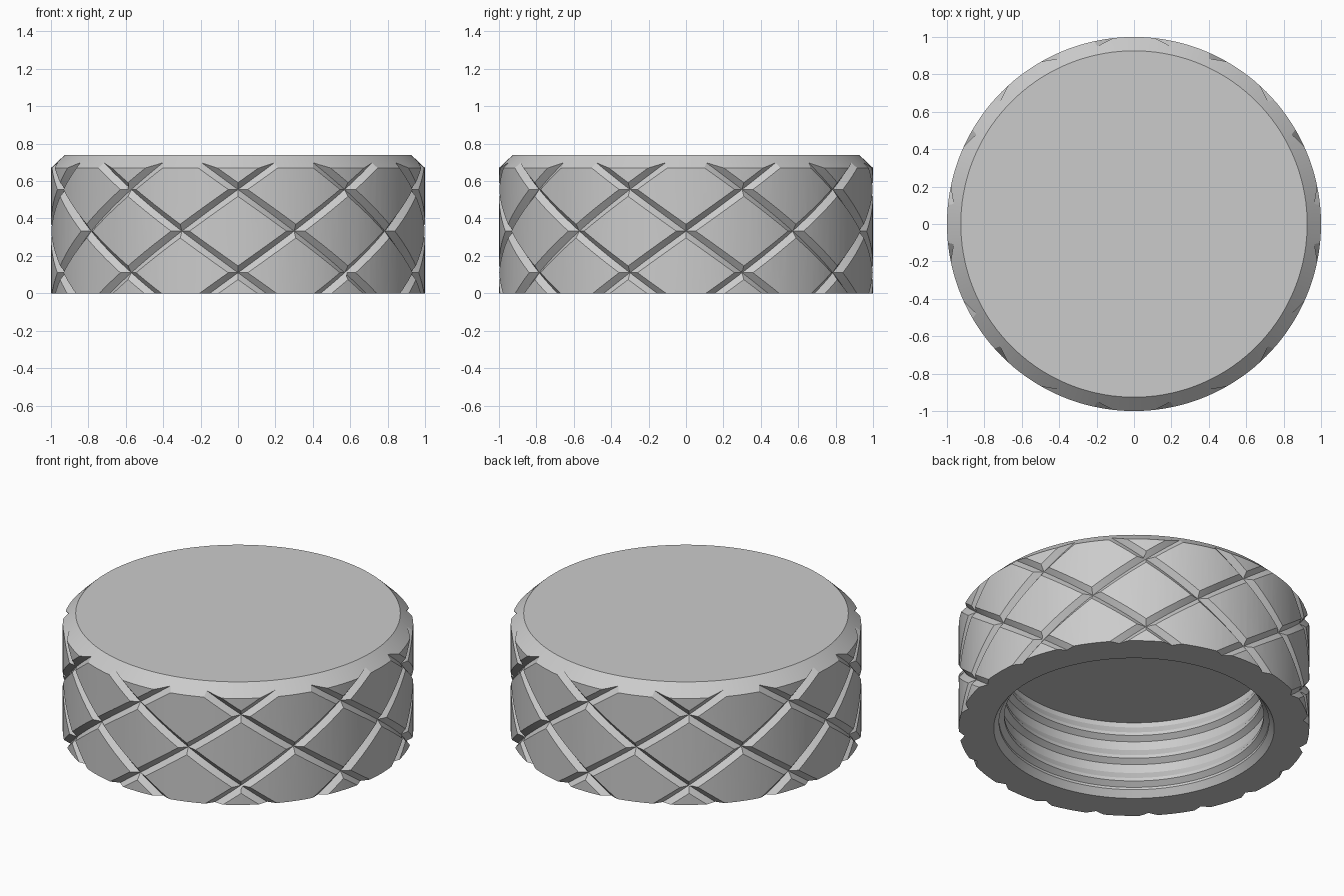
import bpy, bmesh, math

SEGMENTS = 144
STARTS = 10                      # grooves in each direction
RISE = 0.2225 / math.radians(18)  # height gained per radian

cube = bpy.data.objects.get("Cube")
if cube:
    bpy.data.objects.remove(cube, do_unlink=True)

grey = bpy.data.materials.new("plain grey")
grey.use_nodes = True
colour = (0.6, 0.6, 0.6, 1)
grey.diffuse_color = colour
grey.node_tree.nodes["Principled BSDF"].inputs["Base Color"].default_value = colour


def add_object(name, bm):
    bmesh.ops.recalc_face_normals(bm, faces=bm.faces)
    mesh = bpy.data.meshes.new(name)
    bm.to_mesh(mesh)
    bm.free()
    mesh.materials.append(grey)
    obj = bpy.data.objects.new(name, mesh)
    bpy.context.collection.objects.link(obj)
    return obj


def revolve(name, profile):
    bm = bmesh.new()
    verts = [bm.verts.new((r, 0, z)) for r, z in profile]
    edges = [bm.edges.new(pair) for pair in zip(verts, verts[1:])]
    bmesh.ops.spin(bm, geom=verts + edges, cent=(0, 0, 0), axis=(0, 0, 1),
                   angle=math.tau, steps=SEGMENTS, use_duplicate=False)
    bmesh.ops.remove_doubles(bm, verts=bm.verts, dist=1e-5)
    return add_object(name, bm)


def helical_cutter(name, hand):
    """Ten V-section strips winding up the wall in one direction."""
    bm = bmesh.new()
    steps, low, high = 36, -0.12, 0.86
    for k in range(STARTS):
        rings = []
        for i in range(steps + 1):
            z = low + (high - low) * i / steps
            # grooves cross on the front centre line at z = 0.11
            a = -math.pi / 2 + math.tau * k / STARTS + hand * (z - 0.11) / RISE
            section = [(0.97, 0), (1.03, 0.074), (1.03, -0.074)]
            rings.append([bm.verts.new((r * math.cos(a), r * math.sin(a), z + dz))
                          for r, dz in section])
        for a, b in zip(rings, rings[1:]):
            for j in range(3):
                n = (j + 1) % 3
                # split consistently into triangles so the strip stays planar
                bm.faces.new((a[j], a[n], b[n]))
                bm.faces.new((a[j], b[n], b[j]))
        bm.faces.new(rings[0])
        bm.faces.new(rings[-1])
    obj = add_object(name, bm)
    obj.hide_render = True
    return obj


# Cap body: chamfered lid outside, threaded socket inside
profile = [(0, 0.74), (0.926, 0.74), (1, 0.67), (1, 0), (0.8, 0), (0.77, 0.04)]
for z in (0.09, 0.24, 0.39):
    profile += [(0.77, z - 0.035), (0.74, z - 0.01), (0.74, z + 0.01), (0.77, z + 0.06)]
profile += [(0.77, 0.48), (0, 0.48)]
cap = revolve("threaded_cap", profile)

# Crossing grip grooves
bpy.context.view_layer.objects.active = cap
cap.select_set(True)
for hand, label in ((1, "right_hand_groove_cutter"), (-1, "left_hand_groove_cutter")):
    cutter = helical_cutter(label, hand)
    mod = cap.modifiers.new(label, 'BOOLEAN')
    mod.operation = 'DIFFERENCE'
    mod.solver = 'EXACT'
    mod.object = cutter
    bpy.ops.object.modifier_apply(modifier=mod.name)
    bpy.data.objects.remove(cutter, do_unlink=True)

bpy.ops.object.shade_smooth_by_angle(angle=math.radians(20))
